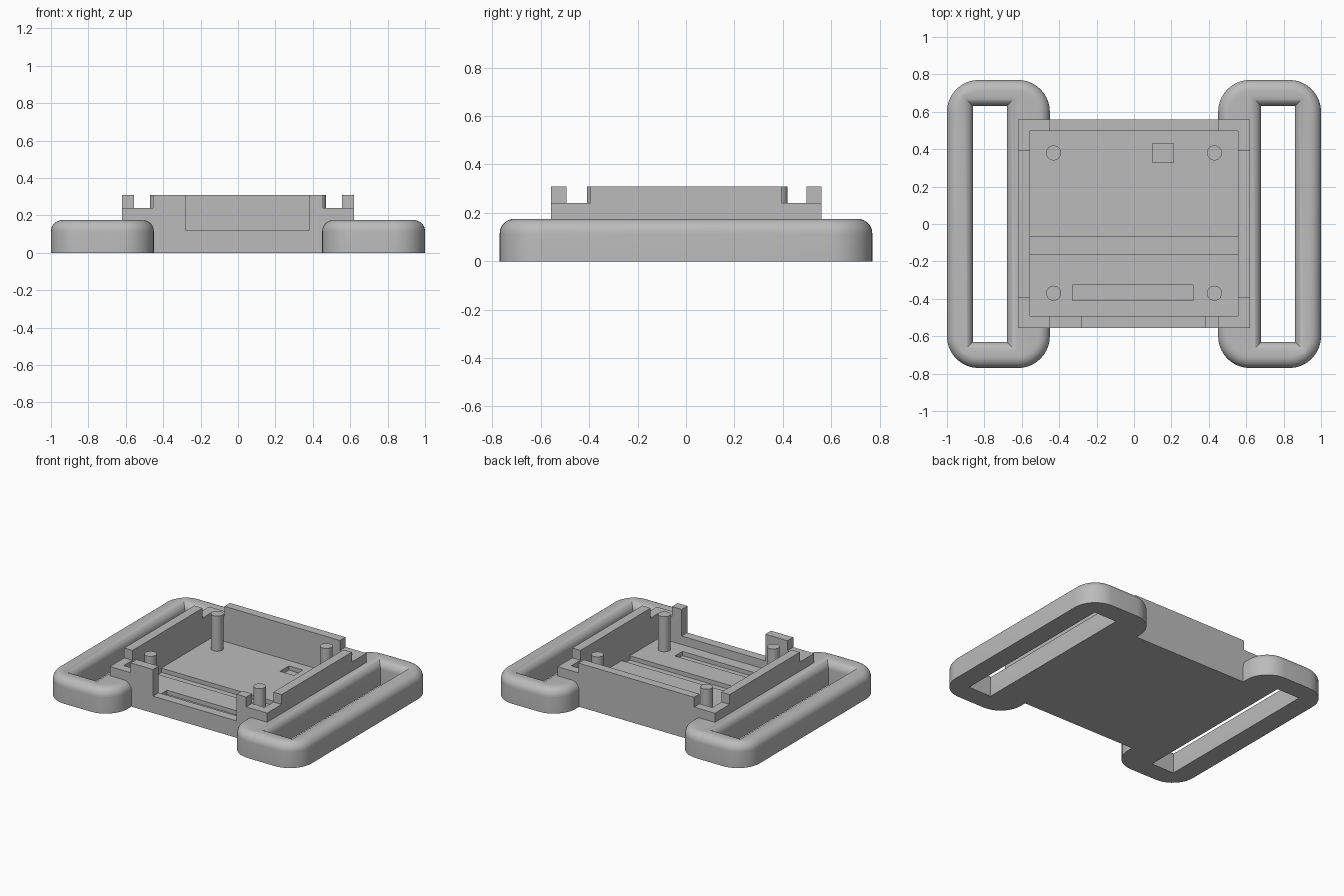
import bpy
import bmesh
import math

if "Cube" in bpy.data.objects:
    bpy.data.objects.remove(bpy.data.objects["Cube"], do_unlink=True)

grey = bpy.data.materials.new("plain grey")
grey.use_nodes = True
COLOUR = (0.5, 0.5, 0.5, 1)
grey.diffuse_color = COLOUR
grey.node_tree.nodes["Principled BSDF"].inputs["Base Color"].default_value = COLOUR

RIM, LEDGE, FLOOR = 0.31, 0.24, 0.06
POCKET = 0.03                  # level of the recesses in the floor
LOOP_TOP, ROUND = 0.175, 0.06


def make_object(name, bm):
    bmesh.ops.recalc_face_normals(bm, faces=bm.faces)
    mesh = bpy.data.meshes.new(name)
    bm.to_mesh(mesh)
    bm.free()
    mesh.materials.append(grey)
    obj = bpy.data.objects.new(name, mesh)
    bpy.context.collection.objects.link(obj)
    return obj


def box(name, x, y, z):
    """Box from (min, max) pairs."""
    bm = bmesh.new()
    bmesh.ops.create_cube(bm, size=1)
    for v in bm.verts:
        for i, (lo, hi) in enumerate((x, y, z)):
            v.co[i] = hi if v.co[i] > 0 else lo
    return make_object(name, bm)


def combine(target, tool, operation):
    """Apply a boolean and remove the tool object."""
    mod = target.modifiers.new("boolean", 'BOOLEAN')
    mod.operation, mod.solver, mod.object = operation, 'EXACT', tool
    bpy.context.view_layer.objects.active = target
    bpy.ops.object.modifier_apply(modifier=mod.name)
    bpy.data.objects.remove(tool, do_unlink=True)


def outline(cx, hx, hy, radius, z, steps=10):
    """Rounded rectangle as a ring of points."""
    points = []
    for corner, (sx, sy) in enumerate(((1, 1), (-1, 1), (-1, -1), (1, -1))):
        for k in range(steps + 1):
            a = math.pi / 2 * (corner + k / steps)
            points.append((cx + sx * (hx - radius) + radius * math.cos(a),
                           sy * (hy - radius) + radius * math.sin(a), z))
    return points


def strap_loop(name, side):
    """Rounded frame with a mitred slot, softened along its upper edges."""
    outer, inner = [], []
    levels = [(0, 0)]
    for k in range(9):
        a = math.pi / 2 * k / 8
        levels.append((ROUND * (1 - math.cos(a)), LOOP_TOP - ROUND * (1 - math.sin(a))))
    for d, z in levels:
        outer.append(outline(side * 0.725, 0.275 - d, 0.77 - d, 0.17 - d, z))
        inner.append(outline(side * 0.77, 0.09 + d, 0.63 + d, 0, z))
    bm = bmesh.new()
    rings = [[bm.verts.new(p) for p in ring] for ring in outer + inner[::-1]]
    for r, ring in enumerate(rings):
        after = rings[(r + 1) % len(rings)]
        for i in range(len(ring)):
            j = (i + 1) % len(ring)
            bm.faces.new((ring[i], ring[j], after[j], after[i]))
    bmesh.ops.remove_doubles(bm, verts=bm.verts, dist=0.0001)
    return make_object(name, bm)


# Tray block joined with the two strap loops
tray = box("tray_with_strap_loops", (-0.62, 0.62), (-0.557, 0.56), (0, RIM))
for side in (-1, 1):
    combine(tray, strap_loop("strap_loop", side), 'UNION')

# Cavity, and notches that lower the wall at each corner
combine(tray, box("cavity", (-0.555, 0.555), (-0.493, 0.498), (FLOOR, 1)), 'DIFFERENCE')
for sx in (-1, 1):
    for sy in (-1, 1):
        combine(tray, box("corner_notch", sorted((sx * 0.455, sx * 0.7)),
                          sorted((sy * 0.395, sy * 0.7)), (LEDGE, 1)), 'DIFFERENCE')

# Front opening
combine(tray, box("front_opening", (-0.28, 0.38), (-0.7, -0.45), (0.12, 1)), 'DIFFERENCE')

# Floor recesses: cross groove, long slot, square pocket
for x, y in (((-0.555, 0.555), (-0.16, -0.07)),
             ((-0.33, 0.315), (-0.41, -0.325)),
             ((0.1, 0.21), (0.33, 0.43))):
    combine(tray, box("recess", x, y, (POCKET, 0.1)), 'DIFFERENCE')

# Mounting posts
posts = []
for sx, x_name in ((-1, "right"), (1, "left")):
    for y, y_name in ((-0.37, "front"), (0.38, "back")):
        bm = bmesh.new()
        bmesh.ops.create_cone(bm, cap_ends=True, segments=32, radius1=0.04,
                              radius2=0.04, depth=RIM - FLOOR)
        bmesh.ops.translate(bm, verts=bm.verts,
                            vec=(sx * 0.43, y, (RIM + FLOOR) / 2))
        posts.append(make_object(f"mounting_post_{y_name}_{x_name}", bm))

# Smooth the rounded surfaces and keep the edges crisp
bpy.ops.object.select_all(action='DESELECT')
for obj in [tray] + posts:
    obj.select_set(True)
bpy.context.view_layer.objects.active = tray
bpy.ops.object.shade_smooth_by_angle(angle=math.radians(30))
